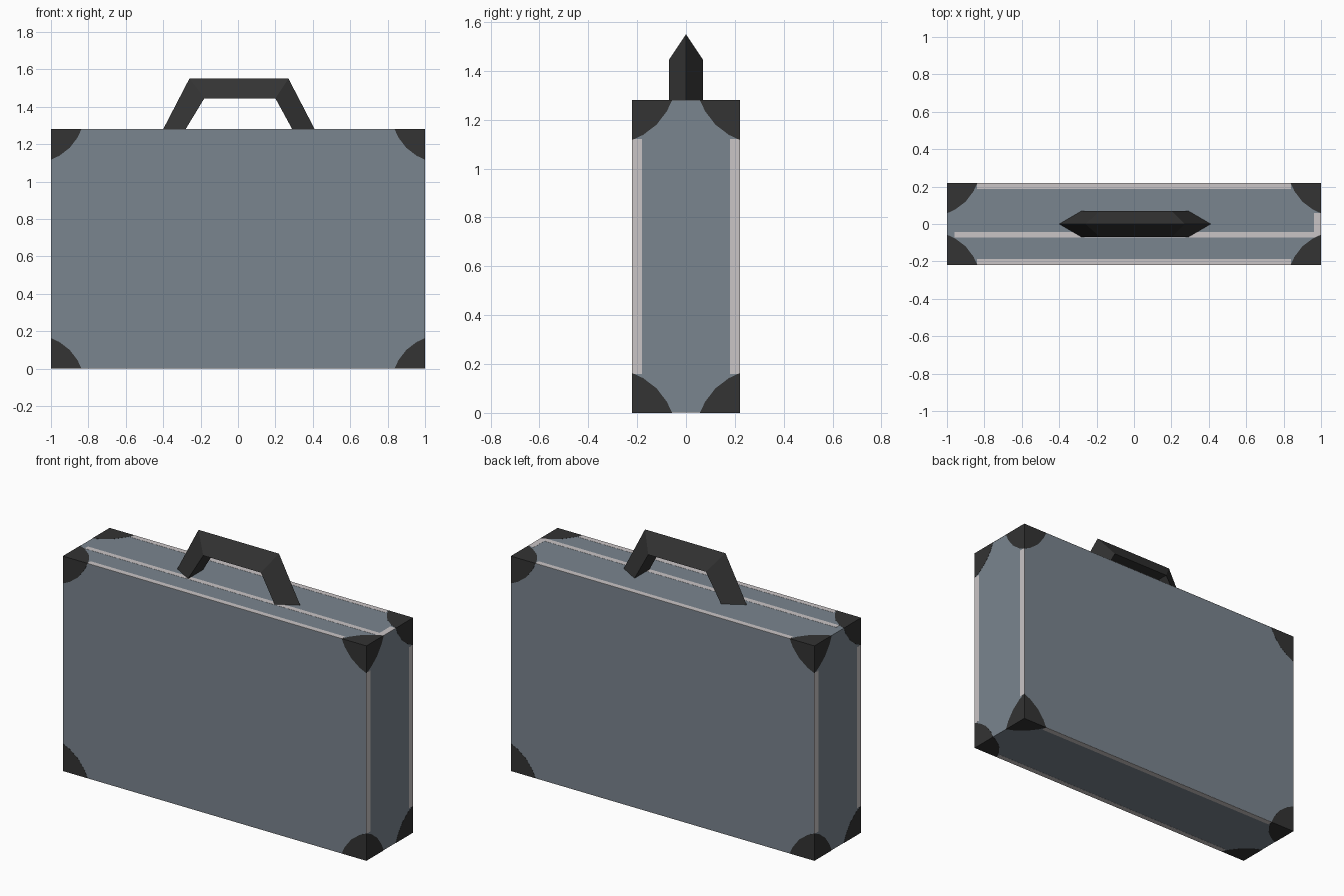
import bpy, bmesh
from mathutils import Vector

if "Cube" in bpy.data.objects:
    bpy.data.objects.remove(bpy.data.objects["Cube"])

HALF = (1.0, 0.22, 0.64)      # half sizes of the case
T = 0.0015                    # plate thickness


def material(name, srgb):
    m = bpy.data.materials.new(name)
    lin = [((c / 255 + 0.055) / 1.055) ** 2.4 for c in srgb]
    m.diffuse_color = (*lin, 1)
    m.use_nodes = True
    m.node_tree.nodes["Principled BSDF"].inputs["Base Color"].default_value = m.diffuse_color
    return m


SLATE = material("slate_blue_grey", (122, 133, 143))
TRIM = material("pale_trim", (202, 197, 198))
DARK = material("charcoal", (51, 51, 51))


def finish(name, bm, mat):
    bmesh.ops.recalc_face_normals(bm, faces=bm.faces)
    me = bpy.data.meshes.new(name)
    bm.to_mesh(me)
    bm.free()
    me.materials.append(mat)
    ob = bpy.data.objects.new(name, me)
    bpy.context.collection.objects.link(ob)
    return ob


def loft(bm, a, b):
    """Closed prism between two matching outlines."""
    va, vb = [bm.verts.new(p) for p in a], [bm.verts.new(p) for p in b]
    bm.faces.new(va)
    bm.faces.new(vb)
    n = len(va)
    for i in range(n):
        j = (i + 1) % n
        bm.faces.new((va[i], va[j], vb[j], vb[i]))


def plate(bm, axis, sign, pts):
    """Thin plate on one side of the case; pts use the two other axes."""
    u, v = [k for k in range(3) if k != axis]
    rings = []
    for depth in (0, T):
        ring = []
        for pu, pv in pts:
            p = Vector((0, 0, HALF[2]))
            p[axis] += sign * (HALF[axis] - depth)
            p[u] += pu
            p[v] += pv
            ring.append(p)
        rings.append(ring)
    loft(bm, *rings)


def rect(u0, u1, v0, v1):
    return [(u0, v0), (u1, v0), (u1, v1), (u0, v1)]


# Case body
bm = bmesh.new()
bmesh.ops.create_cube(bm, size=1)
for v in bm.verts:
    v.co = Vector([c * 2 * (h - T / 2) for c, h in zip(v.co, HALF)]) + Vector((0, 0, HALF[2]))
finish("case_body", bm, SLATE)

# Rounded corner guards on all six sides
ARC = [(0, 0), (0.163, 0), (0.142, 0.045), (0.1, 0.1), (0.045, 0.142), (0, 0.163)]
bm = bmesh.new()
for axis in range(3):
    u, v = [k for k in range(3) if k != axis]
    for sign in (-1, 1):
        for su in (-1, 1):
            for sv in (-1, 1):
                plate(bm, axis, sign, [(su * (HALF[u] - a), sv * (HALF[v] - b)) for a, b in ARC])
finish("corner_guards", bm, DARK)

# Pale edge trim on ends, top and bottom
bm = bmesh.new()
for sign in (-1, 1):
    for s in (-1, 1):
        y0, y1 = sorted((s * 0.18, s * 0.22))
        plate(bm, 0, sign, rect(y0, y1, -0.48, 0.48))
        y0, y1 = sorted((s * 0.188, s * 0.22))
        plate(bm, 2, sign, rect(-0.84, 0.84, y0, y1))
# opening seam along the top and the short strip at its end
plate(bm, 2, 1, rect(-0.96, 0.963, -0.073, -0.042))
plate(bm, 2, 1, rect(0.963, 1.0, -0.073, 0.058))
finish("edge_trim", bm, TRIM)

# Handle: triangular section with the ridge outside, swept along an arch
OUTER = [(-0.40, 1.28), (-0.26, 1.55), (0.27, 1.55), (0.41, 1.28)]
INNER = [(-0.28, 1.28), (-0.18, 1.445), (0.20, 1.445), (0.29, 1.28)]
bm = bmesh.new()
rings = [[bm.verts.new(p) for p in ((ox, 0, oz), (ix, -0.07, iz), (ix, 0.07, iz))]
         for (ox, oz), (ix, iz) in zip(OUTER, INNER)]
for a, b in zip(rings, rings[1:]):
    for i in range(3):
        j = (i + 1) % 3
        bm.faces.new((a[i], a[j], b[j], b[i]))
bm.faces.new(rings[0])
bm.faces.new(rings[-1])
finish("carry_handle", bm, DARK)
